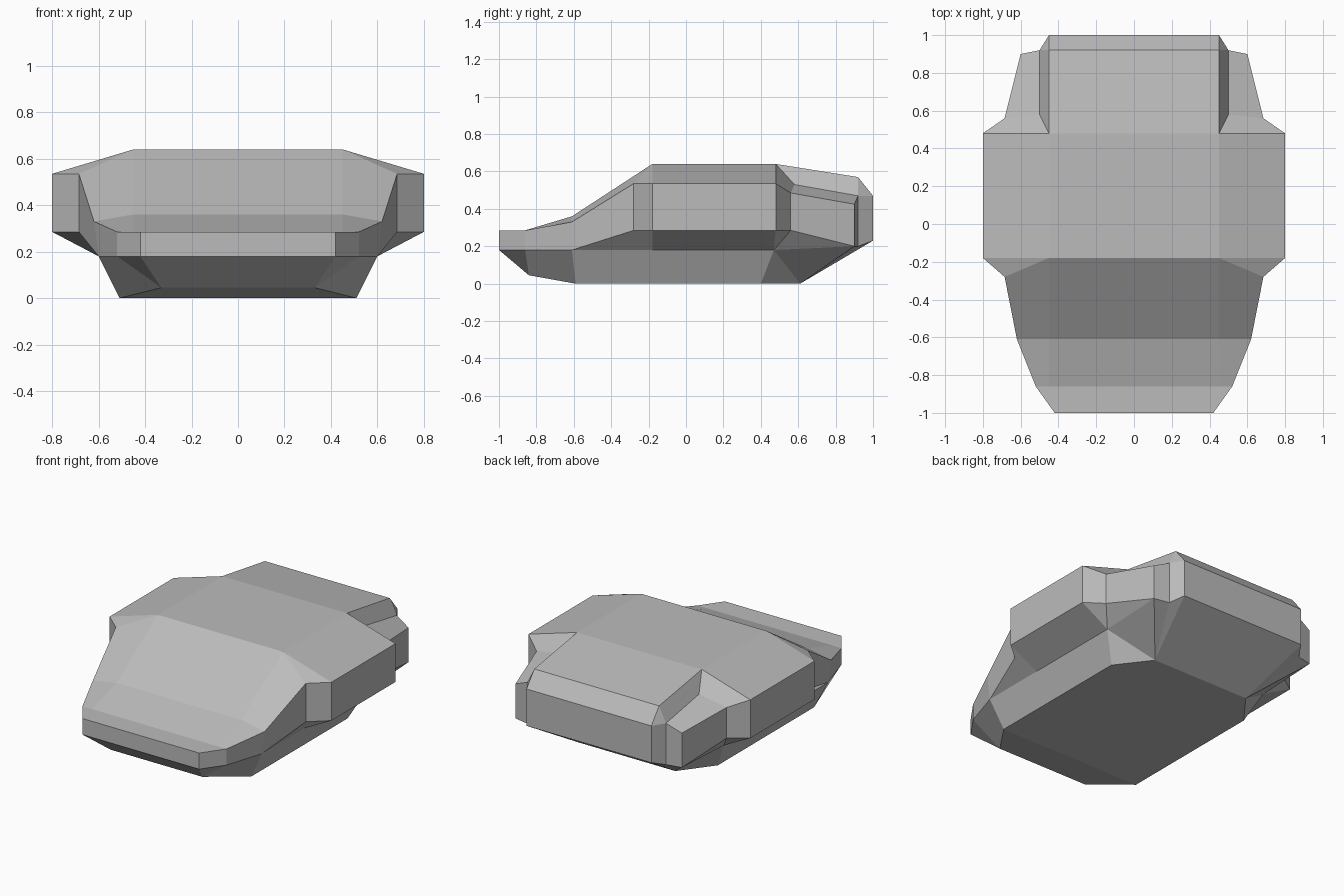
import bpy
import bmesh
from mathutils import Vector

cube = bpy.data.objects.get("Cube")
if cube:
    bpy.data.objects.remove(cube, do_unlink=True)


def make_material(name, colour):
    mat = bpy.data.materials.new(name)
    mat.use_nodes = True
    mat.diffuse_color = colour
    mat.node_tree.nodes["Principled BSDF"].inputs["Base Color"].default_value = colour
    return mat


def spread(*pairs):
    """Build a rail by repeating each corner over a number of stations."""
    return [Vector(point) for point, count in pairs for _ in range(count)]


def add_face(bm, points):
    """Add a face and its mirror twin, skipping repeated corners."""
    corners = []
    for p in points:
        if all((p - q).length > 1e-5 for q in corners):
            corners.append(p)
    if len(corners) < 3:
        return
    for side in (1, -1):
        bm.faces.new([bm.verts.new((side * p.x, p.y, p.z)) for p in corners])


# Side wall outline, nose to tail: x, y, lower z, upper z
outline = [
    (.42, -1, .18, .285), (.52, -.86, .18, .285), (.62, -.61, .18, .33),
    (.685, -.28, .285, .535), (.8, -.18, .285, .535), (.8, .48, .285, .535),
    (.685, .56, .285, .485), (.6, .9, .2, .425), (.5, .92, .2, .47),
    (.45, 1, .23, .47),
]
shoulder = [Vector((x, y, high)) for x, y, low, high in outline]
waist = [Vector((x, y, low)) for x, y, low, high in outline]
waist[2].x = .6

# Roof edge, and the same edge dropping into the rear corner shelves
front_roof = spread(((.42, -1, .285), 1), ((.45, -.86, .285), 1),
                    ((.45, -.61, .36), 1), ((.45, -.18, .64), 2),
                    ((.45, .48, .64), 1))
roof = front_roof + spread(((.45, .48, .64), 1), ((.45, .92, .57), 2)) + shoulder[-1:]
ridge = front_roof + spread(((.5, .58, .53), 1), ((.5, .92, .47), 2)) + shoulder[-1:]

# Lower chine and flat keel
chine = waist[:3] + spread(((.6, -.61, .18), 1), ((.6, -.18, .18), 1),
                           ((.6, .47, .18), 2)) + waist[7:]
keel = spread(((.33, -.84, .045), 2), ((.51, -.59, 0), 3),
              ((.51, .4, 0), 1), ((.35, .61, 0), 4))


def on_centre(rail):
    return [Vector((0, p.y, p.z)) for p in rail]


# Skin the rails, then close the nose and tail
bm = bmesh.new()
skin = [roof, ridge, shoulder, waist, chine, keel]
strips = [on_centre(roof)] + skin + [on_centre(keel)]
for a, b in zip(strips, strips[1:]):
    for i in range(len(outline) - 1):
        add_face(bm, [a[i], b[i], b[i + 1], a[i + 1]])
for a, b in zip(skin, skin[1:]):
    for end in (0, -1):
        add_face(bm, [a[end], b[end], on_centre(b)[end], on_centre(a)[end]])

bmesh.ops.remove_doubles(bm, verts=bm.verts[:], dist=1e-4)
bmesh.ops.recalc_face_normals(bm, faces=bm.faces[:])

mesh = bpy.data.meshes.new("vehicle_hull")
bm.to_mesh(mesh)
bm.free()
mesh.materials.append(make_material("plain grey", (.5, .5, .5, 1)))
hull = bpy.data.objects.new("vehicle_hull", mesh)
bpy.context.collection.objects.link(hull)
